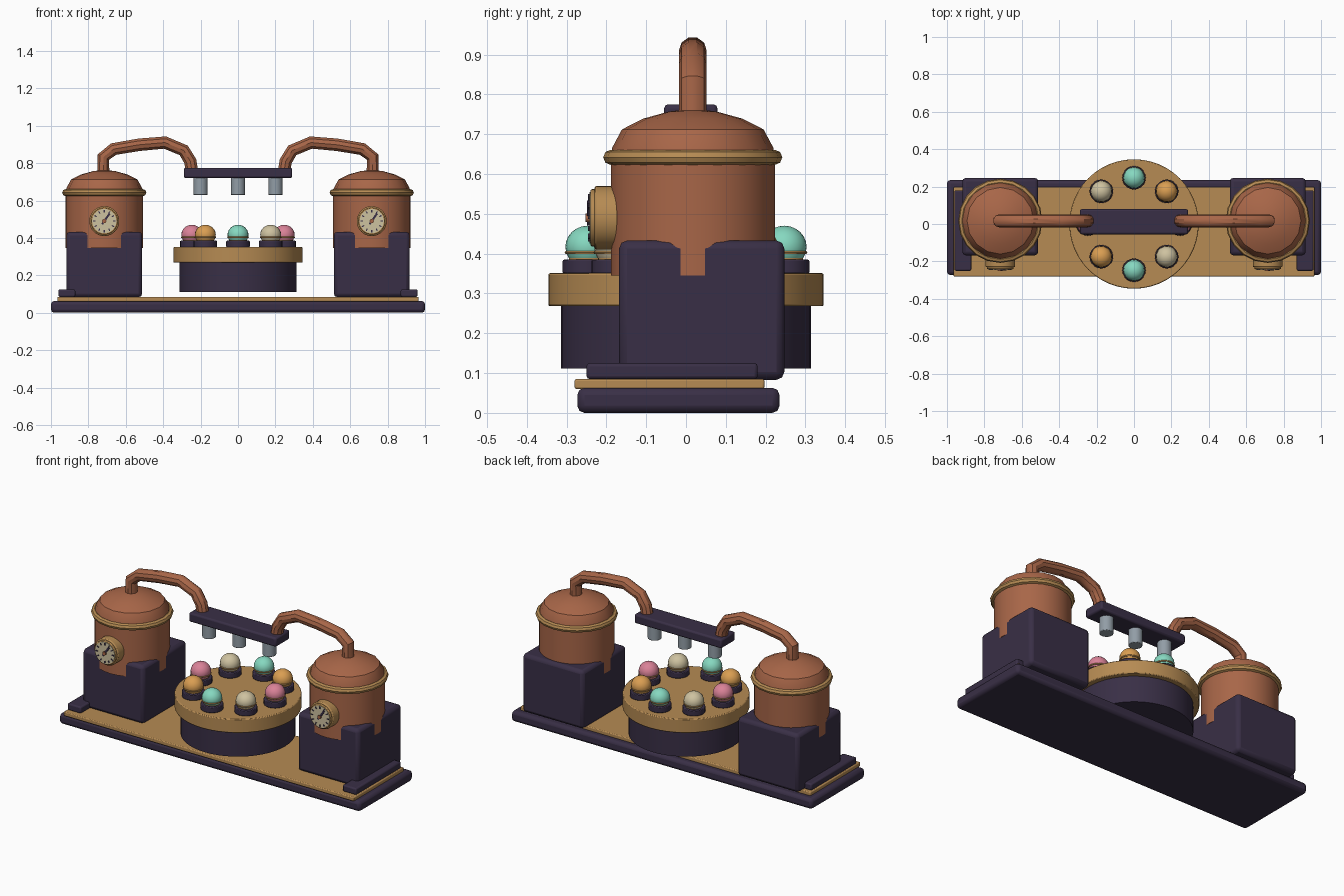
import bpy, math
from mathutils import Vector

if "Cube" in bpy.data.objects:
    bpy.data.objects.remove(bpy.data.objects["Cube"])


def material(name, r, g, b):
    m = bpy.data.materials.new(name)
    lin = [((c / 255 + 0.055) / 1.055) ** 2.4 for c in (r, g, b)]
    m.diffuse_color = (*lin, 1)
    m.use_nodes = True
    m.node_tree.nodes["Principled BSDF"].inputs["Base Color"].default_value = m.diffuse_color
    return m


DARK = material("dark_plum", 57, 47, 70)
BRASS = material("brass", 182, 139, 83)
COPPER = material("copper", 168, 102, 72)
STEEL = material("steel", 146, 157, 166)
CREAM = material("cream", 206, 194, 160)
TEAL = material("teal", 134, 216, 192)
PINK = material("pink", 218, 130, 152)
GOLD = material("gold", 218, 158, 82)


def finish(name, mat, bevel=0.0, segments=2, smooth=True):
    ob = bpy.context.object
    ob.name = name
    ob.data.materials.append(mat)
    if bevel:
        mod = ob.modifiers.new("bevel", "BEVEL")
        mod.width, mod.segments, mod.limit_method = bevel, segments, "ANGLE"
    if smooth:
        bpy.ops.object.shade_smooth_by_angle(angle=math.radians(35))
    return ob


def box(name, mat, x, y, z, bevel=0.0, segments=2):
    """Box given by its (low, high) limits on each axis."""
    lim = (x, y, z)
    bpy.ops.mesh.primitive_cube_add(size=1, location=[sum(a) / 2 for a in lim])
    bpy.context.object.scale = [abs(a[1] - a[0]) for a in lim]
    bpy.ops.object.transform_apply(location=False, rotation=False, scale=True)
    return finish(name, mat, bevel, segments)


def cyl(name, mat, r, low, high, x=0, y=0, sides=32, bevel=0.0):
    bpy.ops.mesh.primitive_cylinder_add(vertices=sides, radius=r, depth=high - low,
                                        location=(x, y, (low + high) / 2))
    return finish(name, mat, bevel)


def disc_y(name, mat, r, front, back, x, z, bevel=0.0):
    """Cylinder lying along y."""
    bpy.ops.mesh.primitive_cylinder_add(vertices=32, radius=r, depth=back - front,
                                        location=(x, (front + back) / 2, z),
                                        rotation=(math.pi / 2, 0, 0))
    return finish(name, mat, bevel)


def dial_mark(name, mat, centre, angle, start, end, width, y, depth):
    """Thin bar on a dial face, pointing outward at a clockwise angle from up."""
    mid = (start + end) / 2
    pos = (centre[0] + mid * math.sin(angle), y, centre[1] + mid * math.cos(angle))
    bpy.ops.mesh.primitive_cube_add(size=1, location=pos, rotation=(0, angle, 0))
    bpy.context.object.scale = (width, depth, end - start)
    return finish(name, mat, smooth=False)


def lathe(name, mat, profile, x, y, sides):
    verts, faces = [], []
    for r, z in profile:
        verts += [(x + r * math.cos(2 * math.pi * i / sides),
                   y + r * math.sin(2 * math.pi * i / sides), z) for i in range(sides)]
    for k in range(len(profile) - 1):
        for i in range(sides):
            j = (i + 1) % sides
            faces.append((k * sides + i, k * sides + j, (k + 1) * sides + j, (k + 1) * sides + i))
    faces.append(tuple(range((len(profile) - 1) * sides, len(profile) * sides)))
    mesh = bpy.data.meshes.new(name)
    mesh.from_pydata(verts, [], faces)
    ob = bpy.data.objects.new(name, mesh)
    bpy.context.collection.objects.link(ob)
    bpy.ops.object.select_all(action="DESELECT")
    ob.select_set(True)
    bpy.context.view_layer.objects.active = ob
    return finish(name, mat)


def pipe(name, mat, points, radius, sides=10):
    """Mitred tube through points that share one y plane."""
    pts = [Vector(p) for p in points]
    side_dir = Vector((0, 1, 0))
    verts, faces = [], []
    for i, p in enumerate(pts):
        a = (p - pts[i - 1]).normalized() if i else None
        b = (pts[i + 1] - p).normalized() if i < len(pts) - 1 else None
        t = ((a or b) + (b or a)).normalized()
        up = t.cross(side_dir)
        for s in range(sides):
            w = 2 * math.pi * s / sides
            verts.append(p + radius * (math.cos(w) * side_dir + math.sin(w) * up))
    for k in range(len(pts) - 1):
        for s in range(sides):
            j = (s + 1) % sides
            faces.append((k * sides + s, k * sides + j, (k + 1) * sides + j, (k + 1) * sides + s))
    faces += [tuple(reversed(range(sides))), tuple(range(len(verts) - sides, len(verts)))]
    mesh = bpy.data.meshes.new(name)
    mesh.from_pydata(verts, [], faces)
    ob = bpy.data.objects.new(name, mesh)
    bpy.context.collection.objects.link(ob)
    bpy.ops.object.select_all(action="DESELECT")
    ob.select_set(True)
    bpy.context.view_layer.objects.active = ob
    bpy.ops.object.mode_set(mode="EDIT")
    bpy.ops.mesh.select_all(action="SELECT")
    bpy.ops.mesh.normals_make_consistent(inside=False)
    bpy.ops.object.mode_set(mode="OBJECT")
    return finish(name, mat)


# Base slab and brass deck
box("base", DARK, (-1, 1), (-0.273, 0.235), (0, 0.063), 0.018)
box("deck", BRASS, (-0.965, 0.965), (-0.28, 0.197), (0.06, 0.085), 0.005)

# Two boiler towers
CY = 0.017
for s, side in ((-1, "left"), (1, "right")):
    cx = s * 0.715
    box(side + "_tower_block", DARK, (s * 0.512, s * 0.918), (-0.168, 0.247), (0.083, 0.433), 0.02)
    box(side + "_end_rail", DARK, (s * 0.87, s * 0.96), (-0.25, 0.18), (0.085, 0.125), 0.008)
    cyl(side + "_boiler", COPPER, 0.206, 0.345, 0.65, cx, CY)
    lathe(side + "_dome", COPPER,
          [(0.205, 0.645), (0.203, 0.665), (0.178, 0.712), (0.125, 0.739), (0.06, 0.757), (0.02, 0.762)],
          cx, CY, 16)
    bpy.ops.mesh.primitive_torus_add(major_segments=20, minor_segments=8, major_radius=0.206,
                                     minor_radius=0.019, location=(cx, CY, 0.642))
    finish(side + "_boiler_ring", BRASS)

    # Pressure gauge on the front
    gz = 0.49
    disc_y(side + "_gauge_body", BRASS, 0.08, -0.23, -0.17, cx, gz, 0.006)
    disc_y(side + "_gauge_rim", BRASS, 0.072, -0.24, -0.22, cx, gz, 0.004)
    disc_y(side + "_gauge_dial", CREAM, 0.065, -0.243, -0.235, cx, gz)
    for i in range(12):
        dial_mark(side + "_gauge_tick", DARK, (cx, gz), i * math.pi / 6, 0.047, 0.06, 0.006, -0.244, 0.004)
    dial_mark(side + "_gauge_needle", DARK, (cx, gz), math.radians(35), -0.02, 0.05, 0.011, -0.246, 0.006)
    disc_y(side + "_gauge_hub", COPPER, 0.011, -0.252, -0.24, cx, gz)

    # Bent pipe from dome to dispenser bar
    path = [(0.72, 0.73), (0.72, 0.832), (0.665, 0.875), (0.53, 0.898), (0.39, 0.91),
            (0.29, 0.868), (0.255, 0.81), (0.247, 0.76)]
    pipe(side + "_pipe", COPPER, [(s * x, CY, z) for x, z in path], 0.035)

# Dispenser bar and nozzles
box("dispenser_bar", DARK, (-0.29, 0.29), (-0.055, 0.079), (0.72, 0.775), 0.01)
for x in (-0.2, 0, 0.2):
    cyl("nozzle", STEEL, 0.038, 0.63, 0.73, x, 0.012, 20, 0.003)

# Round table
cyl("table_drum", DARK, 0.314, 0.112, 0.275, sides=48)
cyl("table_top", BRASS, 0.346, 0.268, 0.351, sides=48, bevel=0.005)

# Eight cups, each holding a coloured ball
colours = [PINK, GOLD, TEAL, CREAM, PINK, GOLD, TEAL, CREAM]
for i, mat in enumerate(colours):
    a = i * math.pi / 4
    x, y = 0.247 * math.cos(a), 0.247 * math.sin(a)
    cyl("cup", DARK, 0.063, 0.35, 0.385, x, y, 20, 0.004)
    cyl("cup_collar", BRASS, 0.047, 0.38, 0.397, x, y, 20)
    bpy.ops.mesh.primitive_uv_sphere_add(segments=20, ring_count=12, radius=0.056,
                                         location=(x, y, 0.417))
    bpy.context.object.scale.z = 0.95
    finish("ball", mat)
    bpy.ops.mesh.primitive_torus_add(major_segments=20, minor_segments=6, major_radius=0.054,
                                     minor_radius=0.004, location=(x, y, 0.403))
    finish("ball_band", BRASS)
